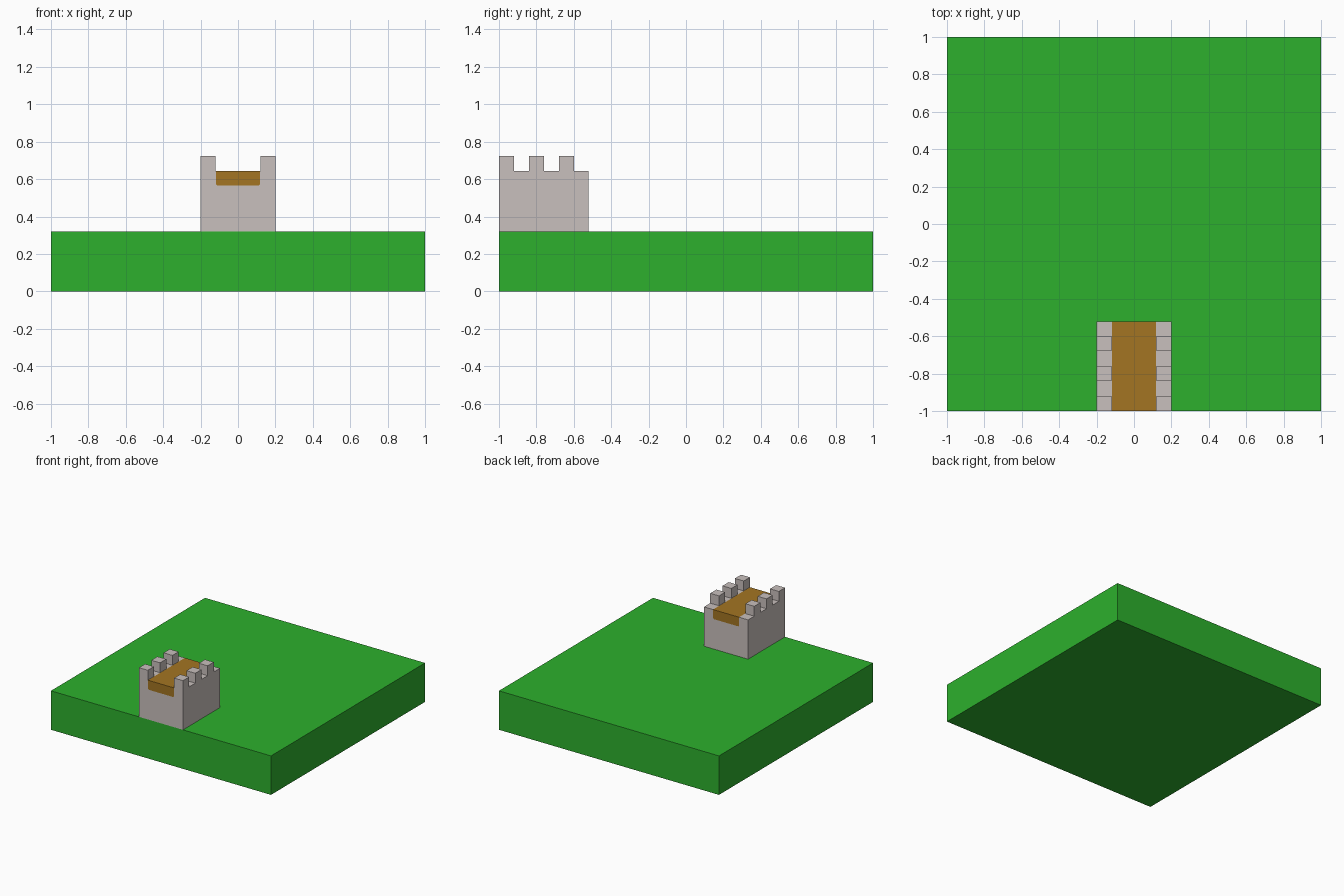
import bpy

if "Cube" in bpy.data.objects:
    bpy.data.objects.remove(bpy.data.objects["Cube"])


def material(name, rgb):
    m = bpy.data.materials.new(name)
    m.diffuse_color = (*rgb, 1)
    m.use_nodes = True
    m.node_tree.nodes["Principled BSDF"].inputs["Base Color"].default_value = m.diffuse_color
    return m


GRASS = material("grass green", (0.026, 0.434, 0.026))
STONE = material("pale stone", (0.584, 0.527, 0.509))
EARTH = material("brown walkway", (0.366, 0.178, 0.016))


def prism(name, profile, y0, y1, mat):
    """Extrude an x-z profile (counter-clockwise seen from the front) from y0 to y1."""
    n = len(profile)
    verts = [(x, y, z) for y in (y0, y1) for x, z in profile]
    faces = [tuple(range(n)), tuple(reversed(range(n, 2 * n)))]
    faces += [(i, i + n, (i + 1) % n + n, (i + 1) % n) for i in range(n)]
    me = bpy.data.meshes.new(name)
    me.from_pydata(verts, [], faces)
    me.materials.append(mat)
    ob = bpy.data.objects.new(name, me)
    bpy.context.collection.objects.link(ob)
    return ob


def rect(x0, x1, z0, z1):
    return [(x0, z0), (x1, z0), (x1, z1), (x0, z1)]


GROUND, WALK, TOP = 0.32, 0.643, 0.724
FRONT, BACK = -1.0, -0.52
HALF, INNER = 0.2, 0.118
FLOOR, C = 0.566, 0.008  # walkway underside and its small corner chamfer

# Ground block
prism("ground", rect(-1, 1, 0, GROUND), -1, 1, GRASS)

# Wall body with a channel for the walkway
channel = [(INNER, WALK), (INNER, FLOOR + C), (INNER - C, FLOOR),
           (-INNER + C, FLOOR), (-INNER, FLOOR + C), (-INNER, WALK)]
prism("wall", [(-HALF, GROUND), (HALF, GROUND), (HALF, WALK)] + channel
      + [(-HALF, WALK)], FRONT, BACK, STONE)

# Walkway filling the channel
prism("walkway", channel[::-1], FRONT, BACK, EARTH)

# Battlements along both sides
for side, (x0, x1) in {"left": (-HALF, -0.12), "right": (0.12, HALF)}.items():
    for i in range(3):
        y = FRONT + 0.16 * i
        prism(f"battlement_{side}_{i + 1}", rect(x0, x1, WALK, TOP), y, y + 0.08, STONE)
